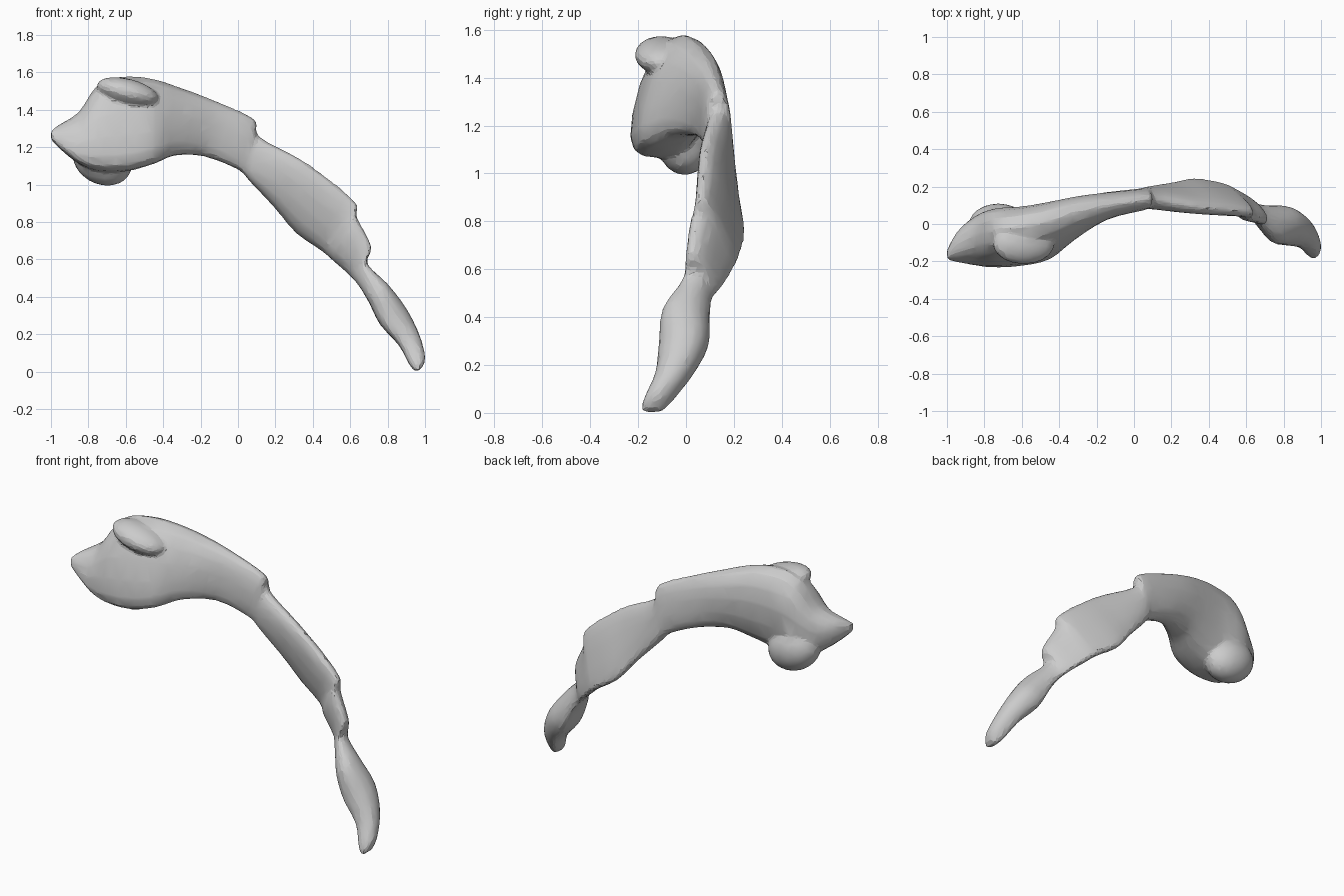
import bpy, bmesh, math
from mathutils import Vector, Matrix

if "Cube" in bpy.data.objects:
    bpy.data.objects.remove(bpy.data.objects["Cube"])

SIDES, STEPS, SAG = 16, 3, .25   # SAG puts the widest point below the middle

# cross-sections: top x, top z, bottom x, bottom z, front y, back y, lean
SECTIONS = [
    (-1.0, 1.29, -1.0, 1.24, -.19, -.14, 0),
    (-.95, 1.325, -.94, 1.18, -.205, -.04, -.01),
    (-.85, 1.39, -.85, 1.11, -.22, .04, -.03),
    (-.745, 1.54, -.75, 1.07, -.23, .08, -.04),
    (-.60, 1.58, -.60, 1.07, -.22, .09, -.05),
    (-.45, 1.565, -.45, 1.11, -.185, .115, -.05),
    (-.28, 1.51, -.34, 1.155, -.09, .145, -.04),
    (-.10, 1.44, -.18, 1.15, .02, .17, -.01),
    (.09, 1.35, .0, 1.08, .07, .19, .0),
    (.11, 1.26, .06, 1.02, .08, .20, .01),
    (.33, 1.14, .20, .87, .06, .22, .05),
    (.50, 1.02, .31, .74, .05, .24, .07),
    (.635, .90, .44, .65, .04, .22, .07),
    (.635, .83, .50, .60, .02, .20, .06),
    (.715, .67, .59, .52, .0, .15, .05),
    (.69, .58, .645, .46, -.02, .11, .02),
    (.80, .47, .70, .37, -.10, .10, .02),
    (.90, .34, .76, .25, -.115, .095, .0),
    (.97, .20, .86, .14, -.13, .03, .0),
    (1.002, .08, .92, .03, -.18, -.06, .0),
    (.985, .02, .955, -.003, -.185, -.105, .0),
]


def catmull(a, b, c, d, t):
    return [0.5 * (2*q + (r-p)*t + (2*p - 5*q + 4*r - s)*t*t + (3*q - p - 3*r + s)*t**3)
            for p, q, r, s in zip(a, b, c, d)]


def power(v, e):
    return math.copysign(abs(v) ** e, v)


def ring(sec):
    tx, tz, bx, bz, yf, yb, lean = sec
    c, h = (yf + yb) / 2, (yb - yf) / 2
    top, bot = Vector((tx, c - lean, tz)), Vector((bx, c + lean, bz))
    h = math.sqrt(max(h*h - lean*lean, (h*.5)**2))
    mid, half = (top + bot) / 2, (top - bot) / 2
    pts = []
    for i in range(SIDES):
        a = 2 * math.pi * i / SIDES
        up = power(math.cos(a), .85) - SAG * math.sin(a) ** 2
        pts.append(mid + half * up + Vector((0, h * power(math.sin(a), .85) - lean * SAG * math.sin(a)**2, 0)))
    return pts


def finish(bm, name):
    bmesh.ops.recalc_face_normals(bm, faces=bm.faces[:])
    me = bpy.data.meshes.new(name)
    bm.to_mesh(me)
    bm.free()
    ob = bpy.data.objects.new(name, me)
    bpy.context.collection.objects.link(ob)
    return ob


def lobe(name, loc, size, tilt):
    bm = bmesh.new()
    m = Matrix.Translation(loc) @ Matrix.Rotation(math.radians(tilt), 4, 'Y') @ Matrix.Diagonal((*size, 1))
    bmesh.ops.create_icosphere(bm, subdivisions=3, radius=1, matrix=m)
    return finish(bm, name)


# main body: head, neck and tail lofted in one tube
path = []
n = len(SECTIONS)
for i in range(n - 1):
    quad = [SECTIONS[min(max(i + k, 0), n - 1)] for k in (-1, 0, 1, 2)]
    path += [catmull(*quad, s / STEPS) for s in range(STEPS)]
path.append(SECTIONS[-1])
bm = bmesh.new()
rings = [[bm.verts.new(p) for p in ring(s)] for s in path]
for a, b in zip(rings, rings[1:]):
    for i in range(SIDES):
        j = (i + 1) % SIDES
        bm.faces.new((a[i], a[j], b[j], b[i]))
bm.faces.new(rings[0])
bm.faces.new(rings[-1])
body = finish(bm, "organ_body")

# rounded lobe under the back of the head, and the nub on its upper front
lobes = [
    lobe("lower_lobe", (-.725, -.005, 1.13), (.165, .115, .13), 25),
    lobe("upper_nub", (-.59, -.105, 1.495), (.17, .11, .07), 14),
]
for ob in lobes:
    mod = body.modifiers.new("join_" + ob.name, 'BOOLEAN')
    mod.operation = 'UNION'
    mod.solver = 'EXACT'
    mod.object = ob

# blend the joints, then reduce to broad facets
remesh = body.modifiers.new("blend", 'REMESH')
remesh.mode = 'VOXEL'
remesh.voxel_size = .012
smooth = body.modifiers.new("soften", 'SMOOTH')
smooth.factor, smooth.iterations = .5, 5
reduce = body.modifiers.new("facets", 'DECIMATE')
reduce.ratio = .1

bpy.context.view_layer.objects.active = body
body.select_set(True)
for mod in list(body.modifiers):
    bpy.ops.object.modifier_apply(modifier=mod.name)
for ob in lobes:
    bpy.data.objects.remove(ob)
bpy.ops.object.shade_smooth_by_angle(angle=math.radians(12))
